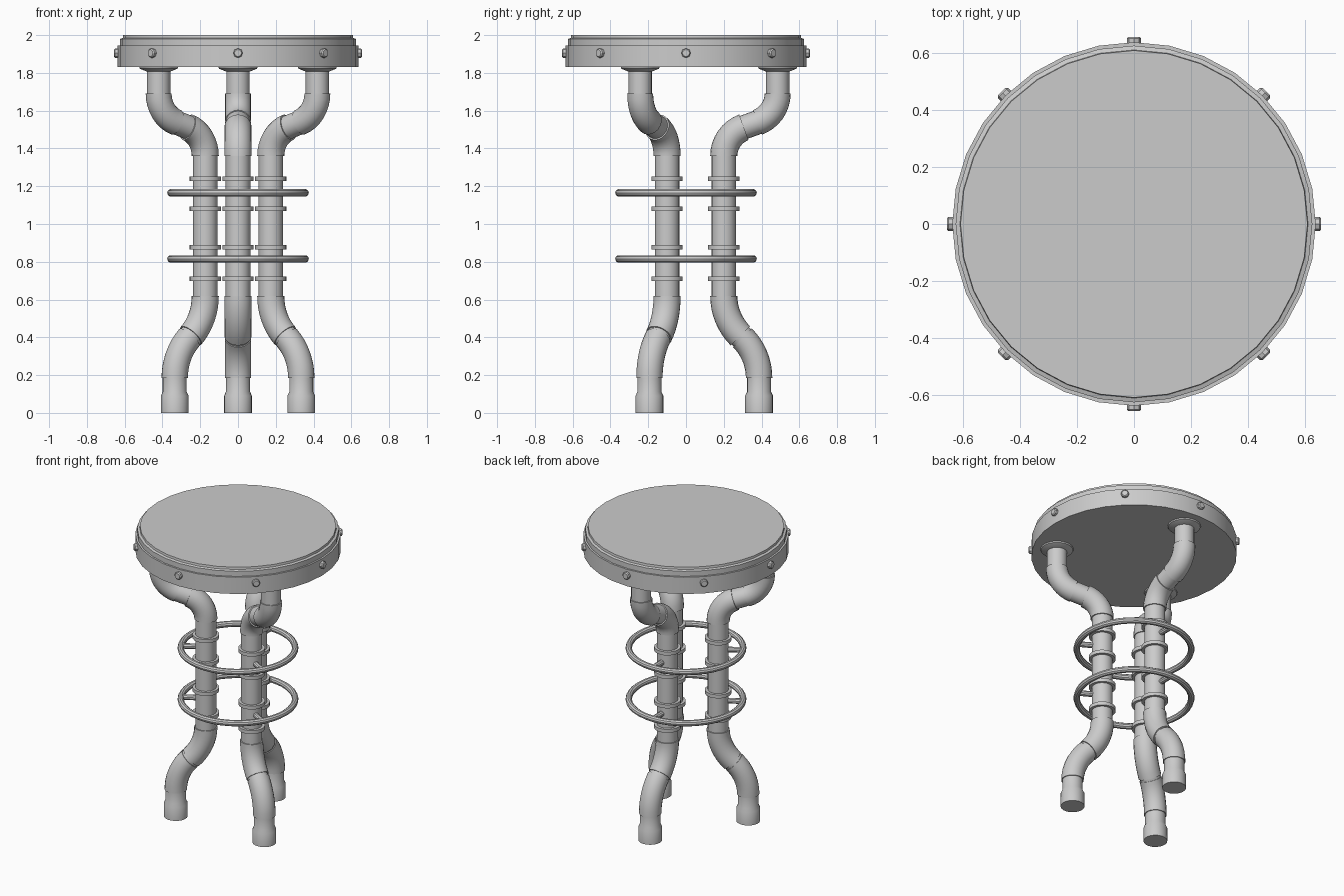
import bpy, bmesh
from math import sin, cos, pi, radians
from mathutils import Vector, Matrix

if "Cube" in bpy.data.objects:
    bpy.data.objects.remove(bpy.data.objects["Cube"])


def finish(bm, name, mat=Matrix.Identity(4)):
    bmesh.ops.recalc_face_normals(bm, faces=bm.faces)
    me = bpy.data.meshes.new(name)
    bm.to_mesh(me)
    bm.free()
    ob = bpy.data.objects.new(name, me)
    bpy.context.collection.objects.link(ob)
    ob.matrix_world = mat
    bpy.ops.object.select_all(action='DESELECT')
    ob.select_set(True)
    bpy.context.view_layer.objects.active = ob
    bpy.ops.object.shade_smooth_by_angle(angle=radians(30))
    return ob


def skin(rings, name, mat, closed=False):
    """Bridge rings of points; cap the ends unless the sweep is closed."""
    bm = bmesh.new()
    vs = [[bm.verts.new(p) for p in r] for r in rings]
    n = len(vs[0])
    pairs = list(zip(vs, vs[1:])) + ([(vs[-1], vs[0])] if closed else [])
    for a, b in pairs:
        for i in range(n):
            j = (i + 1) % n
            bm.faces.new((a[i], a[j], b[j], b[i]))
    if not closed:
        bm.faces.new(vs[0])
        bm.faces.new(vs[-1])
    return finish(bm, name, mat)


def tube(stations, name, mat, n=20):
    """Sweep in the local xz plane. Station: (x, z, tilt from vertical, radius)."""
    rings = []
    for x, z, t, r in stations:
        u = Vector((cos(t), 0, -sin(t)))
        rings.append([Vector((x, 0, z)) + u * r * cos(2 * pi * i / n)
                      + Vector((0, r * sin(2 * pi * i / n), 0)) for i in range(n)])
    return skin(rings, name, mat)


def upright(x, profile, name, mat, n=20):
    return tube([(x, z, 0, r) for r, z in profile], name, mat, n)


def elbow(x, z, sx, sz, bend, angle, r, name, mat, steps=8):
    """Bend starting vertical at (x, z), turning towards sx, heading sz."""
    st = []
    for k in range(steps + 1):
        a = angle * k / steps
        st.append((x + sx * bend * (1 - cos(a)), z + sz * bend * sin(a), sx * sz * a, r))
    tube(st, name, mat)
    return st[-1]


def ring(z, name, major=0.355, minor=0.02, n=40, m=10):
    rings = []
    for i in range(n):
        a = 2 * pi * i / n
        rings.append([((major + minor * cos(2 * pi * k / m)) * cos(a),
                       (major + minor * cos(2 * pi * k / m)) * sin(a),
                       z + minor * sin(2 * pi * k / m)) for k in range(m)])
    return skin(rings, name, Matrix.Identity(4), closed=True)


# Seat: metal band with a slightly smaller stepped top
upright(0, [(0.637, 1.83), (0.637, 1.945), (0.625, 1.945), (0.625, 1.98),
            (0.61, 1.985), (0.608, 2.0)], "seat", Matrix.Identity(4), 32)

# Bolts around the seat band
for k in range(8):
    mat = (Matrix.Rotation(k * pi / 4, 4, 'Z') @ Matrix.Translation((0.62, 0, 1.905))
           @ Matrix.Rotation(pi / 2, 4, 'Y'))
    upright(0, [(0.025, 0), (0.025, 0.03), (0.019, 0.036)], f"seat_bolt_{k}", mat, 8)

# Three pipe legs
IN, TOP, FOOT = 0.2, 0.485, 0.387
for k in range(3):
    m = Matrix.Rotation(pi / 2 + k * 2 * pi / 3, 4, 'Z')
    # mounting flange and upper pipe
    upright(TOP, [(0.065, 1.808), (0.1, 1.822), (0.104, 1.832)], f"flange_{k}", m)
    upright(TOP, [(0.062, 1.67), (0.062, 1.832)], f"upper_pipe_{k}", m)
    # upper elbows with joining pipe
    a = elbow(TOP, 1.69, -1, -1, 0.1616, radians(70), 0.069, f"upper_elbow_{k}", m)
    b = elbow(IN, 1.36, 1, 1, 0.1616, radians(70), 0.072, f"upper_inner_elbow_{k}", m)
    tube([(*a[:3], 0.064), (*b[:3], 0.064)], f"upper_joint_{k}", m)
    # straight pipe
    upright(IN, [(0.065, 0.6), (0.065, 1.38)], f"middle_pipe_{k}", m)
    # lower elbows with joining pipe
    a = elbow(IN, 0.62, 1, -1, 0.3, radians(45), 0.072, f"lower_inner_elbow_{k}", m)
    b = elbow(FOOT, 0.185, -1, 1, 0.3, radians(45), 0.07, f"lower_elbow_{k}", m)
    tube([(*a[:3], 0.065), (*b[:3], 0.065)], f"lower_joint_{k}", m)
    # foot pipe and foot cap
    upright(FOOT, [(0.074, 0), (0.074, 0.09), (0.064, 0.112), (0.064, 0.2)], f"foot_{k}", m)
    # collars
    for j, z in enumerate((0.71, 0.878, 1.08, 1.24)):
        upright(IN, [(0.083, z - 0.012), (0.083, z + 0.012)], f"collar_{k}_{j}", m)
    # stubs carrying the rings
    for j, z in enumerate((0.815, 1.165)):
        mat = m @ Matrix.Translation((0.24, 0, z)) @ Matrix.Rotation(pi / 2, 4, 'Y')
        upright(0, [(0.018, 0), (0.018, 0.11)], f"ring_stub_{k}_{j}", mat, 10)

# Foot rings
ring(0.815, "lower_ring")
ring(1.165, "upper_ring")
